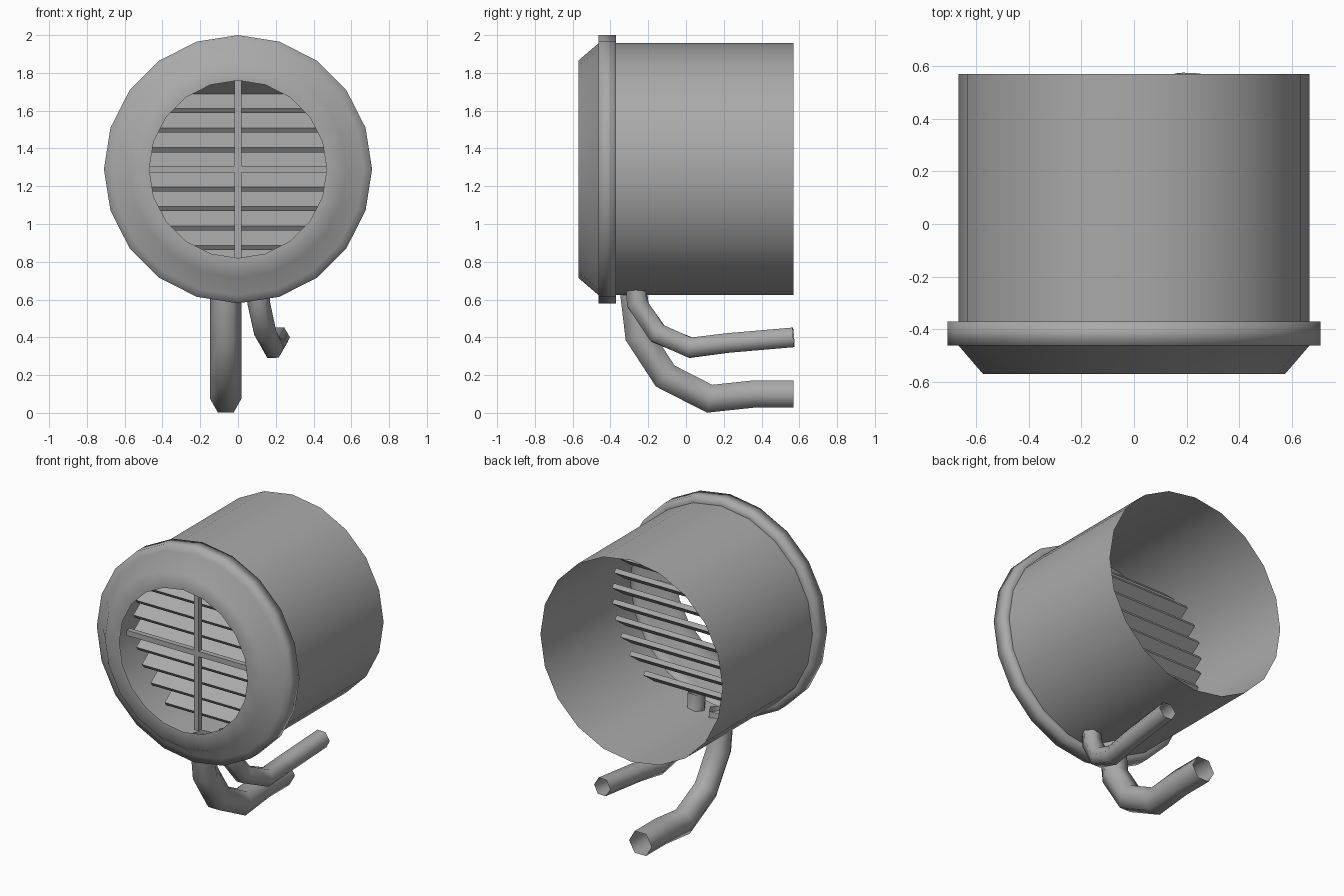
import bpy, bmesh, math
from mathutils import Vector

cube = bpy.data.objects.get("Cube")
if cube:
    bpy.data.objects.remove(cube, do_unlink=True)

grey = bpy.data.materials.new("plain grey")
grey.use_nodes = True
grey.diffuse_color = (0.4, 0.4, 0.4, 1)
grey.node_tree.nodes["Principled BSDF"].inputs["Base Color"].default_value = (0.4, 0.4, 0.4, 1)

CZ = 1.29       # height of the lamp axis
SIDES = 20


def finish(name, bm, smooth):
    bmesh.ops.recalc_face_normals(bm, faces=bm.faces)
    mesh = bpy.data.meshes.new(name)
    bm.to_mesh(mesh)
    bm.free()
    mesh.materials.append(grey)
    for p in mesh.polygons:
        p.use_smooth = smooth
    ob = bpy.data.objects.new(name, mesh)
    bpy.context.collection.objects.link(ob)
    return ob


def skin(bm, rings):
    for a, b in zip(rings, rings[1:]):
        n = len(a)
        for i in range(n):
            j = (i + 1) % n
            bm.faces.new((a[i], a[j], b[j], b[i]))


def lathe(name, profile):
    """Turn (radius, y) points around the lamp axis."""
    bm = bmesh.new()
    rings = []
    for r, y in profile:
        angles = [math.tau * i / SIDES for i in range(SIDES)]
        rings.append([bm.verts.new((r * math.cos(a), y, CZ + r * math.sin(a))) for a in angles])
    skin(bm, rings)
    return finish(name, bm, True)


def pipe(name, path, radius, sides=6):
    """Open six-sided tube with mitred bends."""
    pts = [Vector(p) for p in path]
    bm = bmesh.new()
    rings = []
    for i, p in enumerate(pts):
        before = (p - pts[i - 1]).normalized() if i else (pts[1] - p).normalized()
        after = (pts[i + 1] - p).normalized() if i < len(pts) - 1 else before
        t = (before + after).normalized()
        v = t.cross(Vector((1, 0, 0))).normalized()
        u = v.cross(t)
        mitre = 1 / t.dot(before)
        ring = []
        for k in range(sides):
            a = math.tau * k / sides
            ring.append(bm.verts.new(p + radius * (u * math.cos(a) + v * math.sin(a) * mitre)))
        rings.append(ring)
    skin(bm, rings)
    return finish(name, bm, True)


def box(name, center, size, tilt=0):
    bm = bmesh.new()
    bmesh.ops.create_cube(bm, size=1)
    bmesh.ops.scale(bm, vec=size, verts=bm.verts)
    ob = finish(name, bm, False)
    ob.location = center
    ob.rotation_euler.x = tilt
    return ob


# Housing: open barrel and rolled front rim
lathe("barrel", [(0.667, -0.37), (0.667, 0.57)])
lathe("front_rim", [(0.667, -0.37), (0.71, -0.37), (0.71, -0.463),
                    (0.667, -0.463), (0.575, -0.57), (0.47, -0.57)])

# Cross bars behind the opening
box("vertical_bar", (0, -0.42, CZ), (0.035, 0.035, 1.02))
box("horizontal_bar", (0, -0.42, CZ), (1.02, 0.035, 0.035))

# Louvre slats, low at the front and high at the back
for k in range(9):
    z = 1.64 - 0.1035 * k
    half = math.sqrt(0.61 ** 2 - (z - CZ) ** 2)
    box(f"louvre_slat_{k + 1}", (0, -0.16, z), (2 * half, 0.14, 0.03), math.radians(36))

# Top slat leans the other way and closes the opening
box("top_slat", (0, -0.16, 1.735), (0.8, 0.14, 0.02), math.radians(-40))

# Pipes below the barrel
pipe("large_pipe", [(-0.065, -0.28, 0.66), (-0.065, -0.25, 0.41), (-0.065, -0.11, 0.195),
                    (-0.065, 0.125, 0.075), (-0.065, 0.36, 0.1), (-0.065, 0.57, 0.1)], 0.083)
pipe("small_pipe", [(0.11, -0.27, 0.74), (0.11, -0.26, 0.58), (0.145, -0.15, 0.42),
                    (0.185, 0.025, 0.345), (0.2, 0.22, 0.37), (0.215, 0.57, 0.4)], 0.06)
